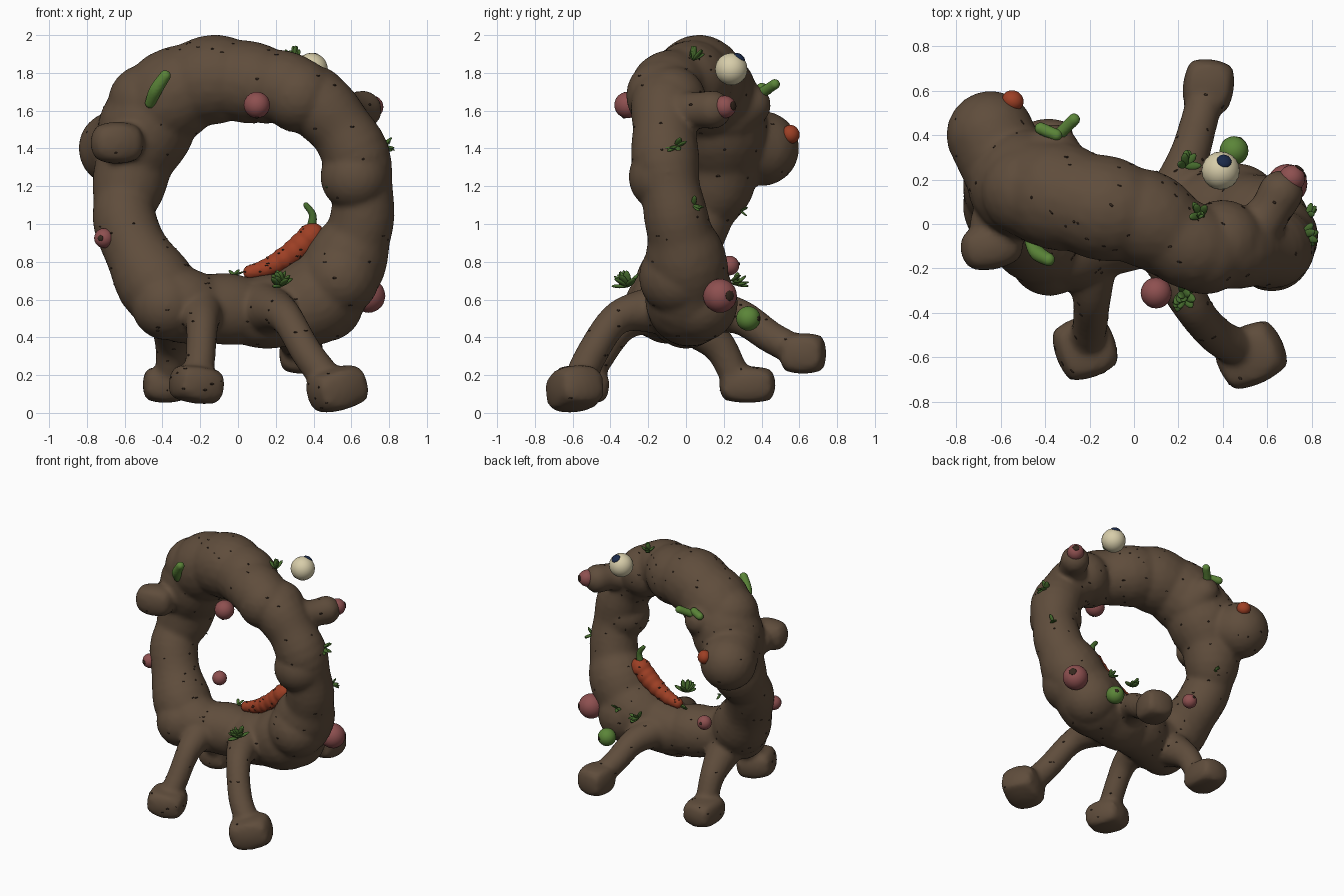
import bpy, bmesh, math, random
from mathutils import Vector, Matrix

if "Cube" in bpy.data.objects:
    bpy.data.objects.remove(bpy.data.objects["Cube"])

random.seed(7)


def mat(name, r, g, b):
    m = bpy.data.materials.new(name)
    m.diffuse_color = (r, g, b, 1)
    m.use_nodes = True
    m.node_tree.nodes["Principled BSDF"].inputs["Base Color"].default_value = m.diffuse_color
    return m


BROWN = mat("earth brown", .115, .074, .045)
DARK = mat("dark soil", .036, .021, .013)
LEAF = mat("leaf green", .06, .145, .026)
LIME = mat("pod green", .105, .235, .04)
ORANGE = mat("carrot orange", .34, .05, .018)
PINK = mat("radish pink", .27, .08, .08)
CREAM = mat("eye cream", .68, .61, .40)
NAVY = mat("pupil navy", .01, .022, .065)


def finish(name, mesh, material):
    obj = bpy.data.objects.new(name, mesh)
    bpy.context.collection.objects.link(obj)
    mesh.materials.clear()
    mesh.materials.append(material)
    for p in mesh.polygons:
        p.use_smooth = True
    return obj


def ball(bm, loc, scale, direction=(0, 0, 1), sub=3):
    """Ellipsoid whose z axis points along direction."""
    rot = Vector(direction).to_track_quat('Z', 'Y').to_matrix().to_4x4()
    bmesh.ops.create_icosphere(bm, subdivisions=sub, radius=1,
        matrix=Matrix.Translation(loc) @ rot @ Matrix.Diagonal((*scale, 1)))


def boxy(bm, loc, half, turn, tilt=0, power=.5):
    """Sphere pushed part way to a box, for the feet."""
    new = bmesh.ops.create_icosphere(bm, subdivisions=3, radius=1)["verts"]
    m = (Matrix.Translation(loc) @ Matrix.Rotation(math.radians(turn), 4, 'Z')
         @ Matrix.Rotation(math.radians(tilt), 4, 'Y'))
    for v in new:
        c = v.co / max(abs(k) for k in v.co) ** power
        v.co = m @ Vector((c.x * half[0], c.y * half[1], c.z * half[2]))


def blob(name, loc, scale, material, direction=(0, 0, 1)):
    bm = bmesh.new()
    ball(bm, loc, scale, direction)
    me = bpy.data.meshes.new(name)
    bm.to_mesh(me)
    bm.free()
    return finish(name, me, material)


def chain(bm, pts, closed=False, steps=7, wob=0.0, freq=2.0):
    """Spheres swept along a smooth path of (x, y, z, radius)."""
    p = [Vector(q) for q in pts]
    n = len(p)
    segs = n if closed else n - 1
    pick = (lambda i: p[i % n]) if closed else (lambda i: p[max(0, min(n - 1, i))])
    for i in range(segs):
        a, b, c, d = (pick(i + k) for k in (-1, 0, 1, 2))
        for s in range(steps + (i == segs - 1 and not closed)):
            t = s / steps
            q = .5 * (2*b + (c - a)*t + (2*a - 5*b + 4*c - d)*t*t + (3*b - a - 3*c + d)*t**3)
            r = q[3] * (1 + wob * math.cos(freq * (i + t)))
            ball(bm, q[:3], (r, r, r))


def organic(name, build, voxel, material, smooth=4):
    """Fuse overlapping shapes into one smooth skin."""
    bm = bmesh.new()
    build(bm)
    me = bpy.data.meshes.new(name)
    bm.to_mesh(me)
    bm.free()
    tmp = bpy.data.objects.new("tmp", me)
    bpy.context.collection.objects.link(tmp)
    rm = tmp.modifiers.new("fuse", 'REMESH')
    rm.mode, rm.voxel_size = 'VOXEL', voxel
    sm = tmp.modifiers.new("soften", 'SMOOTH')
    sm.factor, sm.iterations = .5, smooth
    ev = tmp.evaluated_get(bpy.context.evaluated_depsgraph_get())
    out = bpy.data.meshes.new_from_object(ev)
    bpy.data.objects.remove(tmp)
    return finish(name, out, material)


def specks(name, obj, count, size):
    """Thin dark flecks lying on a skin."""
    bm = bmesh.new()
    polys = obj.data.polygons
    for _ in range(count):
        f = polys[random.randrange(len(polys))]
        a, b = size * random.uniform(.5, 1.6), size * random.uniform(.4, .8)
        ball(bm, f.center, (a, b, .003), f.normal, 1)
    me = bpy.data.meshes.new(name)
    bm.to_mesh(me)
    bm.free()
    finish(name, me, DARK)


# Ring, legs, feet and knobs
RING = [(.66, -.055, 1.05, .165), (.625, -.11, 1.36, .175), (.45, -.11, 1.61, .178),
        (.26, -.1, 1.715, .19), (.06, .02, 1.75, .212), (-.13, .07, 1.765, .23),
        (-.35, .13, 1.68, .24), (-.49, .18, 1.5, .245), (-.575, .17, 1.22, .19),
        (-.595, .06, 1.0, .166), (-.44, -.06, .69, .2), (-.29, -.1, .57, .195),
        (-.06, -.03, .55, .185), (.15, .0, .535, .19), (.41, .02, .6, .23),
        (.57, 0, .8, .21)]
LEGS = [
    [(-.2, -.15, .55, .13), (-.19, -.33, .47, .088), (-.2, -.47, .28, .08), (-.22, -.54, .17, .085)],
    [(.15, -.1, .55, .14), (.25, -.35, .51, .09), (.37, -.5, .31, .085), (.5, -.57, .14, .09)],
    [(-.34, 0, .5, .13), (-.35, .17, .36, .09), (-.36, .26, .2, .08), (-.38, .32, .15, .08)],
    [(.15, .05, .55, .13), (.24, .28, .51, .095), (.29, .45, .4, .085), (.33, .6, .32, .085)],
]
FEET = [((-.22, -.555, .15), (.138, .14, .1), 20, 8), ((.525, -.59, .127), (.155, .135, .115), 25, -15),
        ((-.385, .325, .15), (.12, .15, .097), 0), ((.335, .62, .315), (.115, .122, .108), -8)]
KNOBS = [
    [(.5, -.08, 1.59, .13), (.6, .04, 1.6, .098), (.66, .14, 1.605, .102)],
    [(-.55, .2, 1.45, .2), (-.645, .4, 1.4, .2)],
    [(-.38, .2, 1.6, .2), (-.36, .34, 1.63, .11)],
    [(-.6, .14, 1.42, .1), (-.64, 0, 1.42, .1)],
]
# Extra swellings on the ring
LUMPS = [((-.3, .1, 1.73), .215), ((-.48, .15, 1.64), .21), ((-.38, -.14, .57), .185),
         ((.15, -.04, 1.73), .2), ((.32, -.12, 1.68), .198), ((.62, -.12, 1.25), .185),
         ((-.12, .07, 1.78), .22), ((.46, .07, .58), .205), ((.4, -.08, 1.65), .19),
         ((.54, -.04, .72), .21)]


def body_shape(bm):
    chain(bm, RING, closed=True, wob=.035, freq=2 * math.pi)
    for leg in LEGS:
        chain(bm, leg)
    for foot in FEET:
        boxy(bm, *foot)
    for k in KNOBS:
        chain(bm, k, steps=5)
    for loc, r in LUMPS:
        ball(bm, loc, (r, r, r))
    boxy(bm, (-.64, -.1, 1.43), (.143, .105, .112), 12, 0, .3)


body = organic("root_body", body_shape, .017, BROWN)
specks("body_specks", body, 230, .009)

# Carrot lying in the ring
carrot = organic("carrot", lambda bm: chain(bm, [
    (.065, .01, .745, .036), (.17, .01, .775, .05), (.3, .005, .855, .063),
    (.395, .005, .945, .066)], steps=9, wob=.08, freq=16), .009, ORANGE, 2)
specks("carrot_specks", carrot, 55, .008)
organic("carrot_stem", lambda bm: chain(bm, [
    (.39, .01, .99, .026), (.395, .01, 1.05, .02), (.36, .01, 1.1, .016)]), .007, LEAF, 1)

# Pods
organic("front_pod", lambda bm: chain(bm, [
    (-.465, -.08, 1.64, .028), (-.435, -.13, 1.71, .035), (-.385, -.16, 1.785, .03)]), .008, LIME, 1)
for i, (a, b) in enumerate([((-.42, .43, 1.71), (-.35, .4, 1.72)), ((-.33, .41, 1.7), (-.27, .47, 1.74))]):
    organic(f"back_pod_{i+1}", lambda bm: chain(bm, [(*a, .028), (*b, .028)]), .008, LIME, 1)
blob("pea", (.45, .33, .5), (.065, .065, .065), LIME)
blob("pea_spot", (.48, .385, .5), (.014, .014, .004), DARK, (.48, .88, 0))

# Radishes: position, radius, direction of the dark root end, root size
RADISHES = [((.1, -.31, 1.63), .07, (0, -.3, -1), .15), ((-.71, -.07, .925), .052, (-.4, -1, 0), .3),
            ((.69, .18, .62), .09, (.8, .6, 0), .3), ((-.32, .23, .78), .052, (0, 1, .2), .2),
            ((.71, .205, 1.62), .06, (.6, .8, .1), .4)]
for i, (loc, r, d, k) in enumerate(RADISHES):
    d = Vector(d).normalized()
    blob(f"radish_{i+1}", loc, (r, r, r), PINK)
    blob(f"radish_root_{i+1}", Vector(loc) + d * r * .96, (r*k, r*k, .007), DARK, d)
blob("orange_bud", (-.545, .555, 1.475), (.05, .05, .045), ORANGE, (.5, .8, .3))

# Eye
eye = Vector((.39, .24, 1.82))
look = Vector((.2, .55, .8)).normalized()
blob("eyeball", eye, (.086, .086, .086), CREAM)
blob("pupil", eye + look * .076, (.034, .034, .018), NAVY, look)

# Leaf tufts: position, outward direction, leaf length, leaf count
TUFTS = [((.22, -.31, .67), (0, -.6, 1), .06, 12), ((.3, .04, 1.87), (.1, .4, 1), .05, 7),
         ((.23, .26, .68), (0, 1, .6), .05, 7), ((.76, -.05, 1.41), (1, 0, .2), .05, 6),
         ((.78, .04, 1.1), (1, .5, 0), .04, 5), ((.52, -.18, 1.21), (-.5, -1, 0), .045, 5),
         ((.28, .02, .76), (0, .2, 1), .045, 5), ((-.02, .03, .73), (0, .3, 1), .035, 3),
         ((.42, .24, .7), (0, 1, .3), .04, 4), ((-.5, .29, 1.07), (.2, 1, 0), .03, 3)]
for i, (loc, d, size, count) in enumerate(TUFTS):
    bm = bmesh.new()
    for _ in range(count):
        w = (Vector(d).normalized() + Vector([random.uniform(-.9, .9) for _ in range(3)])).normalized()
        ball(bm, Vector(loc) + w * size * .7, (size * .36, size * .18, size * .8), w, 2)
    me = bpy.data.meshes.new("leaf_tuft")
    bm.to_mesh(me)
    bm.free()
    finish(f"leaf_tuft_{i+1}", me, LEAF)
